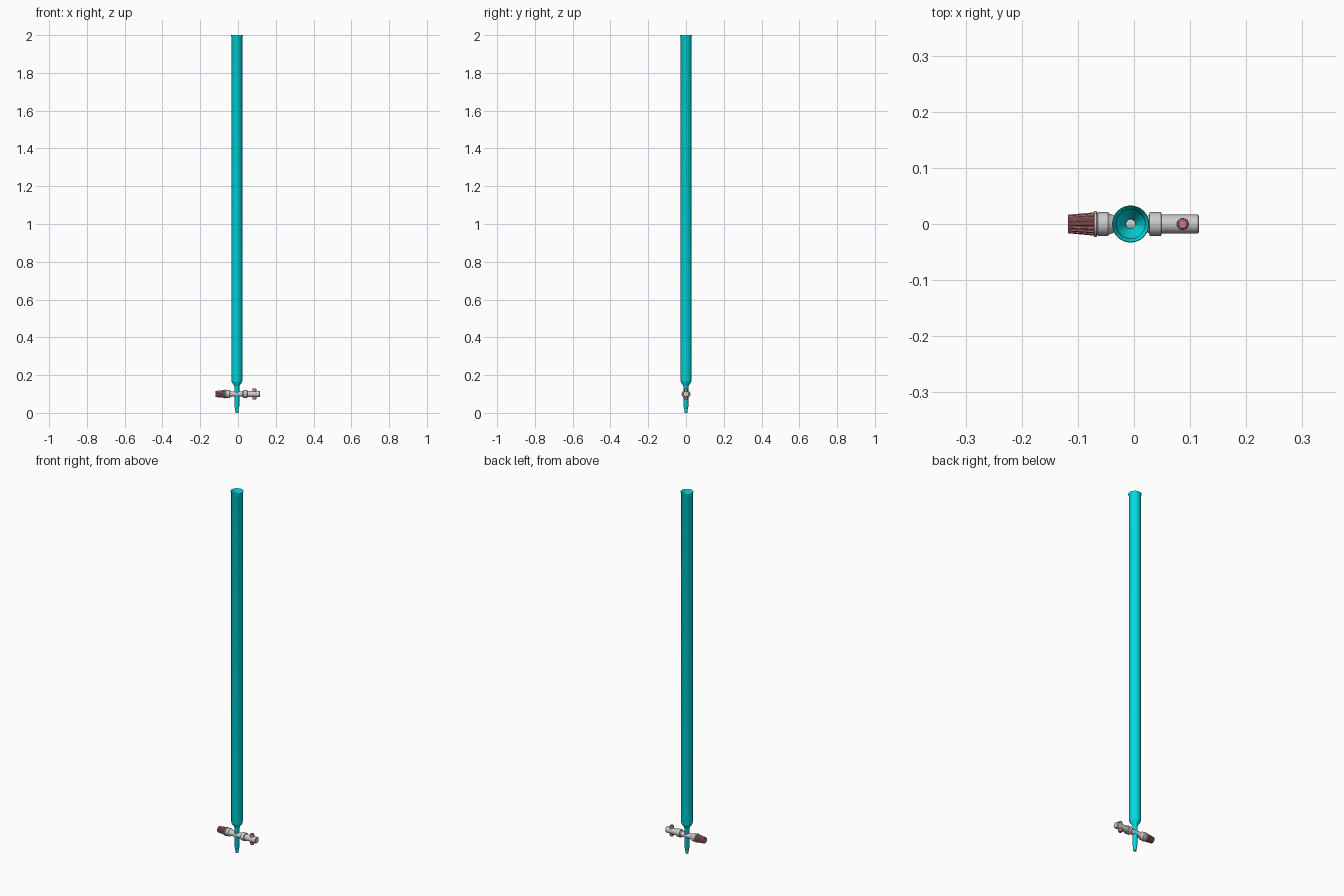
import bpy, bmesh, math
from mathutils import Matrix, Vector

if "Cube" in bpy.data.objects:
    bpy.data.objects.remove(bpy.data.objects["Cube"])


def material(name, rgb):
    m = bpy.data.materials.new(name)
    m.diffuse_color = (*rgb, 1)
    m.use_nodes = True
    m.node_tree.nodes["Principled BSDF"].inputs["Base Color"].default_value = m.diffuse_color
    return m


TEAL = material("teal_glass", (0.0, 0.72, 0.76))
RED = material("red_plastic", (0.55, 0.2, 0.19))
CX, CZ = -0.006, 0.10          # tube axis, stopcock height


def lathe(name, profile, loc, axis="Z", n=32, mat=None, closed=False, ridge=0.0, angle=35):
    """Spin (radius, height) points; ridge pulls every other pair of spokes inward."""
    bm = bmesh.new()
    rings = []
    for r, h in profile:
        ring = []
        for i in range(n):
            a = 2 * math.pi * i / n
            rr = r * (1 - ridge * (i % 4 > 1))
            ring.append(bm.verts.new((rr * math.cos(a), rr * math.sin(a), h)))
        rings.append(ring)
    pairs = list(zip(rings, rings[1:]))
    if closed:
        pairs.append((rings[-1], rings[0]))
    else:
        bm.faces.new(rings[0])
        bm.faces.new(rings[-1])
    for a, b in pairs:
        for i in range(n):
            j = (i + 1) % n
            bm.faces.new((a[i], a[j], b[j], b[i]))
    bmesh.ops.recalc_face_normals(bm, faces=bm.faces)
    rot = Matrix.Rotation(math.pi / 2, 4, "Y") if axis == "X" else Matrix()
    bm.transform(Matrix.Translation(Vector(loc)) @ rot)
    me = bpy.data.meshes.new(name)
    bm.to_mesh(me)
    bm.free()
    ob = bpy.data.objects.new(name, me)
    bpy.context.collection.objects.link(ob)
    if mat:
        me.materials.append(mat)
    bpy.context.view_layer.objects.active = ob
    ob.select_set(True)
    bpy.ops.object.shade_smooth_by_angle(angle=math.radians(angle))
    ob.select_set(False)
    return ob


# Long hollow tube with flared rim, shoulder, stem and tapered tip
outer = [(0.008, 0.0), (0.0095, 0.024), (0.013, 0.034), (0.013, 0.138),
         (0.016, 0.147), (0.026, 0.160), (0.029, 0.172), (0.029, 1.990), (0.033, 1.998)]
inner = [(0.032, 2.0), (0.026, 1.990), (0.026, 0.174), (0.023, 0.163),
         (0.010, 0.147), (0.008, 0.136), (0.008, 0.036), (0.005, 0.024), (0.004, 0.0)]
lathe("graduated_tube", outer + inner, (CX, 0, 0), mat=TEAL, closed=True, angle=75)

# Stopcock barrel with a collar at each end
lathe("valve_barrel", [(0.019, -0.066), (0.021, -0.064), (0.021, -0.046), (0.018, -0.043),
                       (0.0145, -0.033), (0.0145, 0.024), (0.018, 0.028), (0.021, 0.028),
                       (0.021, 0.048), (0.019, 0.049)], (0, 0, CZ), "X")

# Washer and ridged retaining nut on the left
lathe("washer", [(0.022, -0.071), (0.023, -0.070), (0.023, -0.067), (0.022, -0.066)],
      (0, 0, CZ), "X")
lathe("retaining_nut", [(0.015, -0.118), (0.0165, -0.117), (0.0205, -0.074), (0.0205, -0.070)],
      (0, 0, CZ), "X", n=64, mat=RED, ridge=0.09, angle=25)

# Plug body and its cross handle on the right
lathe("plug_body", [(0.0165, 0.047), (0.0165, 0.114), (0.015, 0.116)], (0, 0, CZ), "X")
lathe("cross_handle", [(0.007, -0.030), (0.0095, -0.028), (0.0105, -0.024),
                       (0.0105, 0.024), (0.0095, 0.028), (0.007, 0.030)],
      (0.087, 0, CZ), mat=RED, n=24)
